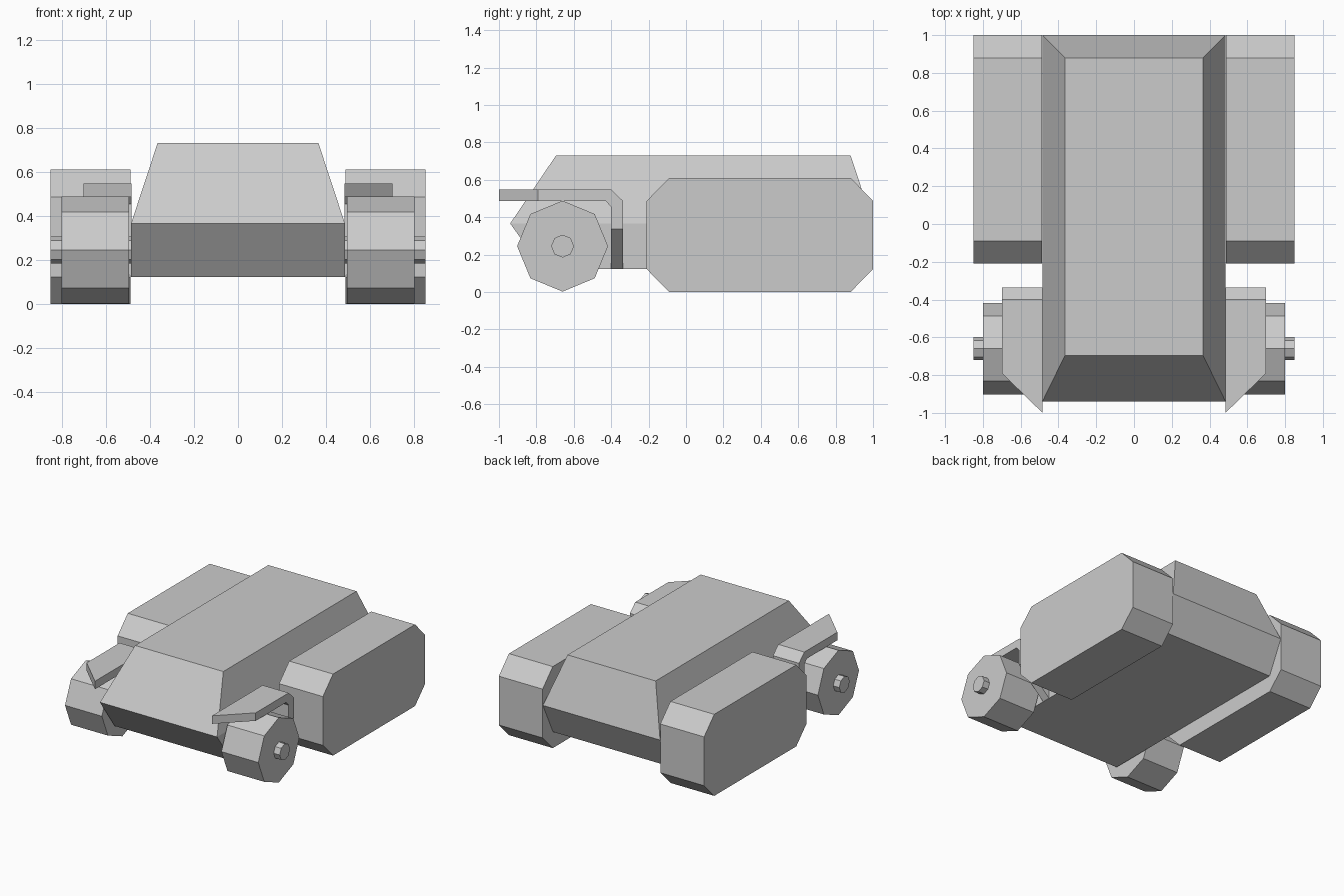
import bpy, bmesh
from math import cos, sin, tau

if "Cube" in bpy.data.objects:
    bpy.data.objects.remove(bpy.data.objects["Cube"])


def loft(name, rings, mirror=False):
    """Flat-faced solid joining matching rings of points, capped at both ends."""
    bm = bmesh.new()
    loops = [[bm.verts.new(p) for p in ring] for ring in rings]
    n = len(loops[0])
    for a, b in zip(loops, loops[1:]):
        for i in range(n):
            j = (i + 1) % n
            bm.faces.new((a[i], a[j], b[j], b[i]))
    bm.faces.new(loops[0][::-1])
    bm.faces.new(loops[-1])
    bmesh.ops.recalc_face_normals(bm, faces=bm.faces)
    mesh = bpy.data.meshes.new(name)
    bm.to_mesh(mesh)
    bm.free()
    obj = bpy.data.objects.new(name, mesh)
    bpy.context.collection.objects.link(obj)
    if mirror:
        obj.modifiers.new("Mirror", 'MIRROR').use_axis[0] = True
    return obj


def side(x, profile):
    return [(x, y, z) for y, z in profile]


def rect(hw, y0, y1, z):
    return [(-hw, y0, z), (hw, y0, z), (hw, y1, z), (-hw, y1, z)]


def octagon(r, y=-0.66, z=0.245):
    return [(y + r * cos(i * tau / 8), z + r * sin(i * tau / 8)) for i in range(8)]


# Central hull: undercut base, wide belt line, sloped top
loft("hull", [rect(0.485, -0.765, 0.88, 0.122),
              rect(0.485, -0.94, 1.0, 0.366),
              rect(0.365, -0.695, 0.88, 0.73)])

# Rear track pods with chamfered ends
track = [(-0.21, 0.122), (-0.09, 0), (0.88, 0), (1.0, 0.122),
         (1.0, 0.487), (0.88, 0.61), (-0.09, 0.61), (-0.21, 0.487)]
loft("rear_track", [side(0.487, track), side(0.85, track)], True)

# Front wheels and their axles
wheel = octagon(0.243)
loft("front_wheel", [side(0.495, wheel), side(0.80, wheel)], True)
axle = octagon(0.061)
loft("front_axle", [side(0.48, axle), side(0.85, axle)], True)

# Bent mudguards, tapering towards the hull at both ends
bend_out = [(-0.40, 0.547), (-0.337, 0.487)]
bend_in = [(-0.40, 0.455), (-0.43, 0.487)]


def guard(front, bottom):
    return ([(front, 0.487), (front, 0.547)] + bend_out
            + [(-0.337, bottom), (-0.40, bottom)] + bend_in)


loft("mudguard", [side(0.484, guard(-1.0, 0.122)),
                  side(0.70, guard(-0.79, 0.337))], True)
